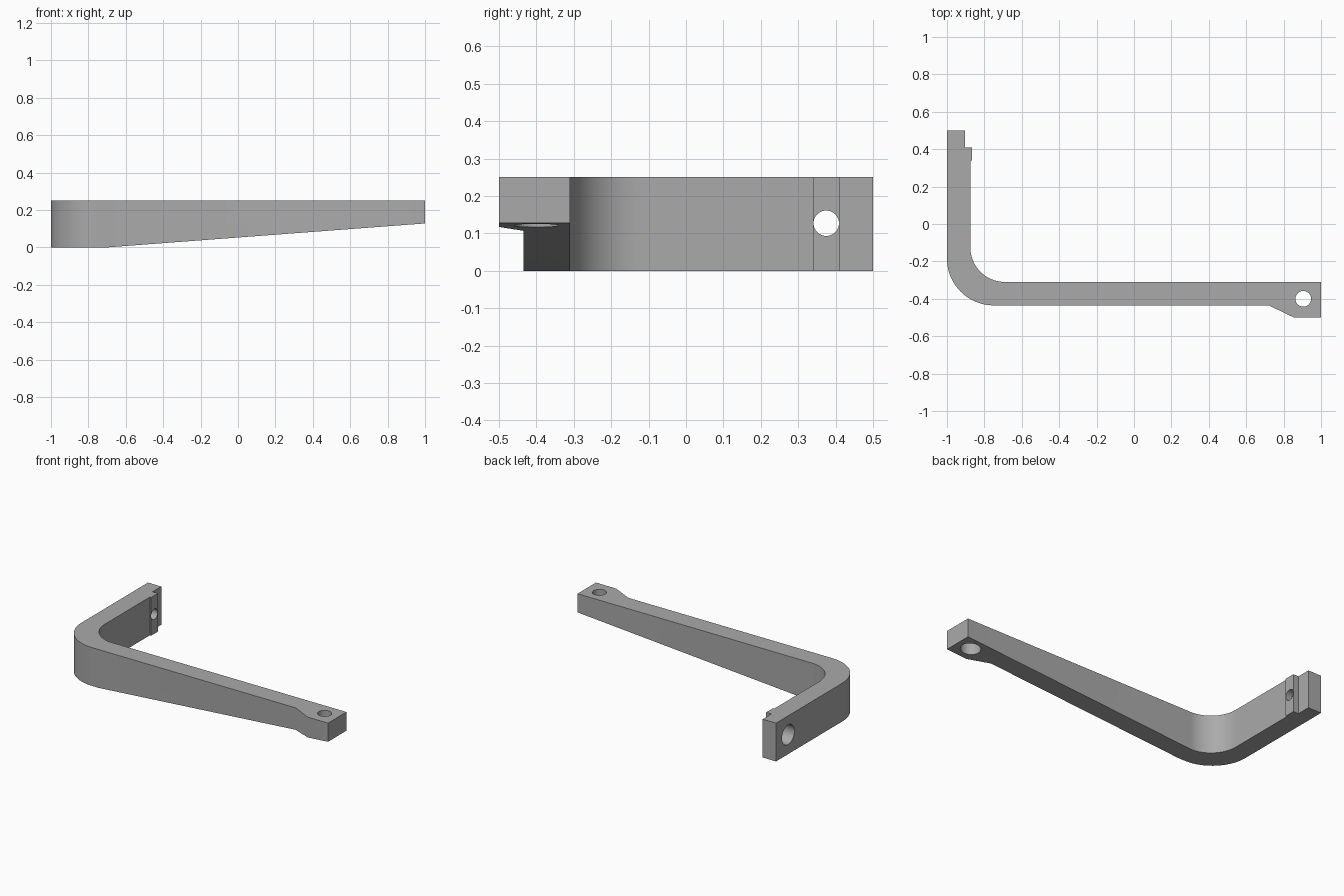
import bpy, bmesh, math
from mathutils import Vector

cube = bpy.data.objects.get("Cube")
if cube:
    bpy.data.objects.remove(cube, do_unlink=True)

HEIGHT = 0.25
grey = bpy.data.materials.new("plain grey")
grey.use_nodes = True
colour = (0.4, 0.4, 0.4, 1)
grey.diffuse_color = colour
grey.node_tree.nodes["Principled BSDF"].inputs["Base Color"].default_value = colour


def arc(cx, cy, r, start, end, steps=20):
    angles = [math.radians(start + (end - start) * i / steps) for i in range(steps + 1)]
    return [(cx + r * math.cos(a), cy + r * math.sin(a)) for a in angles]


def add_object(name, bm):
    bmesh.ops.recalc_face_normals(bm, faces=bm.faces)
    mesh = bpy.data.meshes.new(name)
    bm.to_mesh(mesh)
    bm.free()
    mesh.materials.append(grey)
    obj = bpy.data.objects.new(name, mesh)
    bpy.context.collection.objects.link(obj)
    return obj


# Plan outline: outer bend, flared tab, inner bend, locating rib, stepped end
outline = arc(-0.75, -0.185, 0.25, 180, 270)
outline += [(0.72, -0.435), (0.855, -0.5), (1, -0.5), (1, -0.31)]
outline += arc(-0.69, -0.125, 0.185, 270, 180)
outline += [(-0.875, 0.34), (-0.866, 0.34), (-0.866, 0.41),
            (-0.904, 0.41), (-0.904, 0.5), (-1, 0.5)]

bm = bmesh.new()
base = bm.faces.new([bm.verts.new((x, y, 0)) for x, y in outline])
top = bmesh.ops.extrude_face_region(bm, geom=[base])
bmesh.ops.translate(bm, vec=(0, 0, HEIGHT),
                    verts=[v for v in top["geom"] if isinstance(v, bmesh.types.BMVert)])

# Tapered underside of the long arm
cut = bmesh.ops.bisect_plane(bm, geom=bm.verts[:] + bm.edges[:] + bm.faces[:],
                             plane_co=(-0.7, 0, 0), plane_no=(0.128, 0, -1.7),
                             clear_outer=True)
bmesh.ops.holes_fill(bm, edges=[e for e in bm.edges if e.is_boundary])
bracket = add_object("angled_bracket", bm)


def drill(name, start, end, radius):
    start, end = Vector(start), Vector(end)
    axis = end - start
    bm = bmesh.new()
    bmesh.ops.create_cone(bm, cap_ends=True, segments=48, radius1=radius,
                          radius2=radius, depth=axis.length)
    bmesh.ops.rotate(bm, verts=bm.verts, cent=(0, 0, 0),
                     matrix=axis.to_track_quat("Z", "Y").to_matrix())
    bmesh.ops.translate(bm, verts=bm.verts, vec=(start + end) / 2)
    cutter = add_object(name, bm)
    cutter.hide_render = True
    mod = bracket.modifiers.new(name, "BOOLEAN")
    mod.operation = "DIFFERENCE"
    mod.solver = "EXACT"
    mod.object = cutter
    bpy.ops.object.modifier_apply(modifier=name)
    bpy.data.objects.remove(cutter, do_unlink=True)


bpy.context.view_layer.objects.active = bracket
bracket.select_set(True)

# Screw holes with wide recesses on the outer face and the underside
drill("wall_hole", (-1.1, 0.375, 0.127), (-0.8, 0.375, 0.127), 0.034)
drill("wall_recess", (-1.1, 0.375, 0.127), (-0.91, 0.375, 0.127), 0.064)
drill("tab_hole", (0.905, -0.4, 0), (0.905, -0.4, 0.3), 0.042)
drill("tab_recess", (0.905, -0.4, 0), (0.905, -0.4, 0.2), 0.06)

bpy.ops.object.shade_smooth_by_angle(angle=math.radians(30))
